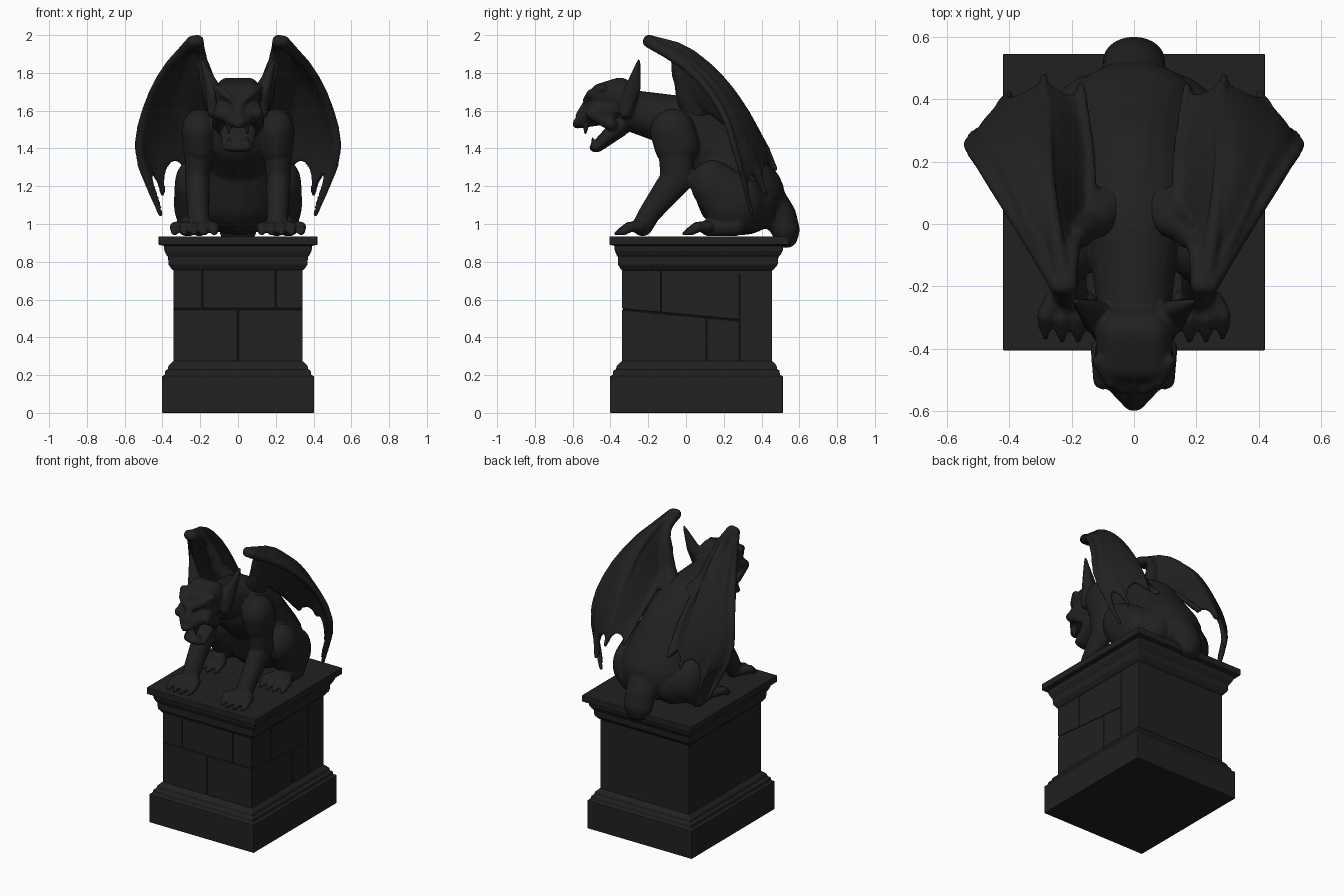
import bpy, bmesh, math
from mathutils import Vector

if "Cube" in bpy.data.objects:
    bpy.data.objects.remove(bpy.data.objects["Cube"])

stone = bpy.data.materials.new("dark stone")
stone.diffuse_color = (0.015, 0.015, 0.015, 1)
stone.use_nodes = True
stone.node_tree.nodes["Principled BSDF"].inputs["Base Color"].default_value = stone.diffuse_color


def make_object(name, bm):
    bmesh.ops.recalc_face_normals(bm, faces=bm.faces)
    me = bpy.data.meshes.new(name)
    bm.to_mesh(me)
    bm.free()
    me.materials.append(stone)
    ob = bpy.data.objects.new(name, me)
    bpy.context.collection.objects.link(ob)
    return ob


def hull(bm, blobs, detail=3):
    """Convex hull around ellipsoids given as (centre, radius or radii)."""
    tmp = bmesh.new()
    for c, r in blobs:
        r = (r, r, r) if isinstance(r, (int, float)) else r
        ball = bmesh.new()
        bmesh.ops.create_icosphere(ball, subdivisions=detail, radius=1)
        for v in ball.verts:
            tmp.verts.new([c[i] + v.co[i] * r[i] for i in range(3)])
        ball.free()
    bmesh.ops.convex_hull(tmp, input=list(tmp.verts))
    bmesh.ops.delete(tmp, geom=[v for v in tmp.verts if not v.link_faces], context='VERTS')
    bmesh.ops.recalc_face_normals(tmp, faces=tmp.faces)
    me = bpy.data.meshes.new("tmp")
    tmp.to_mesh(me)
    tmp.free()
    bm.from_mesh(me)
    bpy.data.meshes.remove(me)


def chain(bm, blobs, detail=3):
    for a, b in zip(blobs, blobs[1:]):
        hull(bm, [a, b], detail)


def sculpt(ob, voxel, smooth):
    """Fuse overlapping volumes into one soft skin."""
    m = ob.modifiers.new("fuse", 'REMESH')
    m.mode = 'VOXEL'
    m.voxel_size = voxel
    m.use_smooth_shade = True
    s = ob.modifiers.new("soften", 'SMOOTH')
    s.factor = 0.5
    s.iterations = smooth


# ---------- pedestal ----------
def stack(name, profile):
    """Rectangular rings (z, half width, centre y) lofted and capped."""
    bm = bmesh.new()
    rings = []
    for z, hx, cy in profile:
        hy = hx + 0.055
        rings.append([bm.verts.new((sx * hx, cy + sy * hy, z))
                      for sx, sy in ((-1, -1), (1, -1), (1, 1), (-1, 1))])
    for a, b in zip(rings, rings[1:]):
        for i in range(4):
            j = (i + 1) % 4
            bm.faces.new((a[i], a[j], b[j], b[i]))
    bm.faces.new(rings[0][::-1])
    bm.faces.new(rings[-1])
    return make_object(name, bm)


def soften_edges(ob, w):
    b = ob.modifiers.new("worn edges", 'BEVEL')
    b.width = w
    b.segments = 2
    b.limit_method = 'ANGLE'


soften_edges(stack("pedestal_base", [
    (0, .403, .055), (.195, .403, .055), (.2, .388, .055), (.225, .384, .055), (.23, .372, .056),
    (.25, .368, .057), (.272, .345, .058), (.28, .33, .058)]), .004)
soften_edges(stack("pedestal_cornice", [
    (.75, .335, .06), (.76, .35, .06), (.785, .368, .063), (.825, .37, .064), (.835, .378, .066),
    (.86, .39, .068), (.885, .392, .068), (.89, .421, .07), (.935, .421, .07)]), .005)
shaft = stack("pedestal_shaft", [(.26, .342, .058), (.77, .342, .058)])

# mortar joints cut into the front and right faces
fy, rx = -.339, .342
joints = [((-.36, fy, .55), (.36, fy, .55)), ((-.19, fy, .55), (-.19, fy, .78)),
          ((.2, fy, .55), (.2, fy, .78)), ((0, fy, .25), (0, fy, .55)),
          ((rx, -.36, .55), (rx, .285, .49)), ((rx, -.13, .535), (rx, -.13, .78)),
          ((rx, .11, .28), (rx, .11, .505)), ((rx, .285, .27), (rx, .285, .73))]
bm = bmesh.new()
for a, b in joints:
    hull(bm, [(a, .005), (b, .005)], 1)
cutter = make_object("joint_cutter", bm)
cutter.hide_render = True
cut = shaft.modifiers.new("joints", 'BOOLEAN')
cut.operation = 'DIFFERENCE'
cut.solver = 'EXACT'
cut.use_self = True
cut.object = cutter
bpy.context.view_layer.update()
carved = bpy.data.meshes.new_from_object(shaft.evaluated_get(bpy.context.evaluated_depsgraph_get()))
shaft.modifiers.clear()
shaft.data = carved
bpy.data.objects.remove(cutter)

# ---------- beast body ----------
bm = bmesh.new()
# torso, neck, tail
chain(bm, [((0, 0, 1.48), (.2, .17, .19)), ((0, .17, 1.36), (.2, .19, .21)),
           ((0, .29, 1.15), (.25, .235, .21))])
chain(bm, [((0, -.04, 1.54), (.15, .14, .14)), ((0, -.29, 1.6), (.115, .1, .11))])
chain(bm, [((0, .40, 1.12), .13), ((0, .5, 1.04), (.1, .085, .09)),
           ((0, .527, .97), (.1, .075, .08)), ((0, .53, .925), (.08, .06, .052))])
# skull, muzzle, jaw
hull(bm, [((s * .055, -.35, 1.685), (.07, .08, .09)) for s in (-1, 1)]
     + [((s * .06, -.45, 1.68), (.06, .06, .065)) for s in (-1, 1)])
hull(bm, [((0, -.4, 1.61), (.125, .08, .08)), ((0, -.47, 1.6), (.13, .06, .075)),
          ((0, -.575, 1.53), (.035, .027, .025))])
hull(bm, [((0, -.35, 1.515), (.1, .05, .055)), ((0, -.475, 1.405), (.085, .037, .026))])
hull(bm, [((0, -.565, 1.575), (.03, .02, .02)), ((0, -.5, 1.66), (.035, .03, .03))])
for s in (-1, 1):
    # brow, cheek, ear, fangs
    chain(bm, [((s * .03, -.53, 1.655), .018), ((s * .075, -.505, 1.69), .022), ((s * .115, -.44, 1.72), .02)])
    hull(bm, [((s * .1, -.5, 1.585), .032), ((s * .105, -.4, 1.53), .035)])
    hull(bm, [((s * .125, -.32, 1.59), .035), ((s * .125, -.335, 1.65), .022), ((s * .115, -.28, 1.70), .035),
              ((s * .155, -.255, 1.72), .015), ((s * .19, -.25, 1.865), .009)])
    hull(bm, [((s * .05, -.53, 1.53), .018), ((s * .048, -.532, 1.475), .007)])
    hull(bm, [((s * .05, -.49, 1.41), .016), ((s * .05, -.495, 1.455), .007)])
    # front leg
    hull(bm, [((s * .205, -.07, 1.49), (.095, .12, .12)), ((s * .205, -.05, 1.42), (.09, .12, .12))])
    chain(bm, [((s * .21, -.05, 1.42), (.075, .1, .1)), ((s * .215, -.05, 1.24), (.065, .085, .085)),
               ((s * .21, -.19, 1.06), .058), ((s * .205, -.23, .99), .055)])
    # thigh, hip and shin
    hull(bm, [((s * .245, .14, 1.21), (.09, .115, .13)), ((s * .24, .25, 1.11), (.1, .16, .16))])
    hull(bm, [((s * .24, .25, 1.11), (.1, .15, .15)), ((s * .14, .32, 1.1), (.12, .16, .15))])
    chain(bm, [((s * .27, .26, .99), .055), ((s * .26, .12, .98), .045)])
    # toes and claws on the front and hind paws
    for px, py in ((.205, -.245), (.255, .115)):
        for k in (-1.5, -.5, .5, 1.5):
            reach = .1 - .012 * abs(k)
            tx = px + k * .053
            chain(bm, [((s * (px + k * .034), py, .985), .033),
                       ((s * tx, py - reach * .6, .985), .028),
                       ((s * tx, py - reach, .963), .023),
                       ((s * tx, py - reach - .04, .945), .007)], 2)
sculpt(make_object("beast_body", bm), .009, 3)


# ---------- wings ----------
def spline(pts, t):
    """Catmull-Rom curve through the points, t from 0 to 1."""
    n = len(pts) - 1
    i = min(int(t * n), n - 1)
    f = t * n - i
    P = [Vector(p) for p in pts]
    P = [2 * P[0] - P[1]] + P + [2 * P[-1] - P[-2]]
    a, b, c, d = P[i:i + 4]
    return .5 * (2 * b + (c - a) * f + (2 * a - 5 * b + 4 * c - d) * f * f
                 + (3 * b - a - 3 * c + d) * f ** 3)


fingers = [
    [(.215, -.195, 1.967), (.195, -.065, 1.90), (.145, -.03, 1.71), (.14, .2, 1.55), (.17, .44, 1.32)],
    [(.222, -.195, 1.968), (.26, 0, 1.93), (.28, .2, 1.77), (.28, .365, 1.54), (.29, .475, 1.29)],
    [(.23, -.195, 1.967), (.335, 0, 1.885), (.42, .2, 1.69), (.455, .34, 1.42), (.40, .42, 1.16)],
    [(.24, -.195, 1.965), (.385, .03, 1.81), (.49, .19, 1.60), (.53, .27, 1.36), (.41, .35, 1.05)]]
bm = bmesh.new()
NU, NT = 30, 30
grid = []
for i in range(NU + 1):
    u = i / NU
    depth = .04 + .12 * u                       # scalloped hem, deepest at the outside
    tmax = 1 - depth * abs(math.sin(3 * math.pi * u)) ** .8
    grid.append([bm.verts.new(spline([spline(f, j / NT * tmax) for f in fingers], u))
                 for j in range(NT + 1)])
for i in range(NU):
    for j in range(NT):
        bm.faces.new((grid[i][j], grid[i + 1][j], grid[i + 1][j + 1], grid[i][j + 1]))
bmesh.ops.recalc_face_normals(bm, faces=bm.faces)
bmesh.ops.solidify(bm, geom=list(bm.faces), thickness=.026)
# finger bones, set toward the hollow side so the outside stays smooth
for f, r0, r1, inset in zip(fingers, (.036, .034, .024, .034), (.014, .012, .012, .012), (0, .012, .012, 0)):
    pts = [spline(f, k / 10) for k in range(11)]
    chain(bm, [(p + Vector((-.3, -.8, -.5)) * inset * min(1, k / 2) * (k < 9), r0 + (r1 - r0) * (k / 10) ** .6)
               for k, p in enumerate(pts)], 2)
# arm root joining the back
chain(bm, [((.07, .06, 1.55), .08), ((.14, -.005, 1.68), .05), ((.185, -.04, 1.84), .035)], 2)
wing = make_object("wings", bm)
sculpt(wing, .009, 2)
wing.modifiers.new("both sides", 'MIRROR').use_mirror_merge = False
